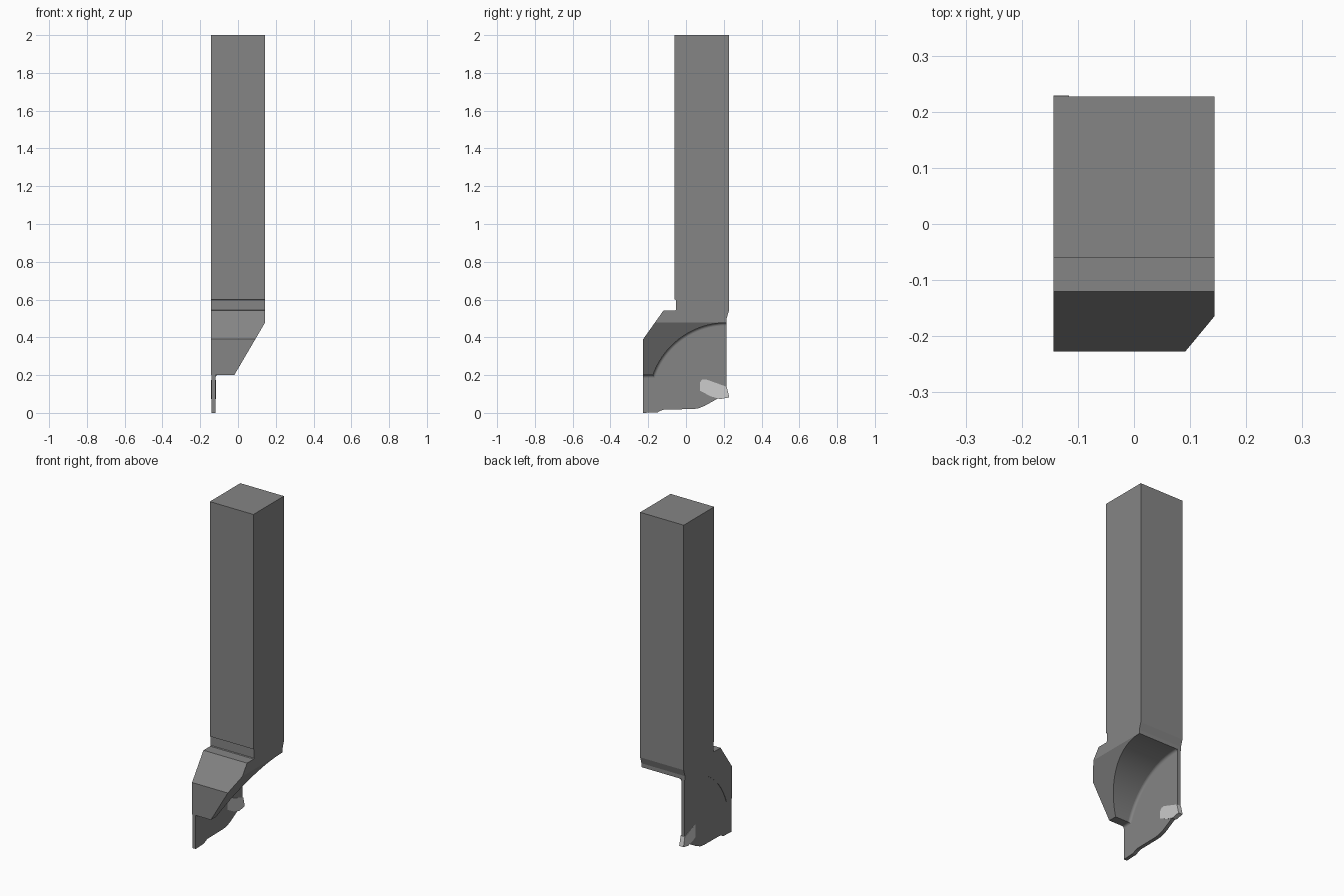
import bpy, bmesh, math
from mathutils import Vector

if "Cube" in bpy.data.objects:
    bpy.data.objects.remove(bpy.data.objects["Cube"])

# shared arc under the head (centre and radius in the y-z plane)
CY, CZ, R, FLOOR = 0.215, 0.064, 0.413, 0.2
X0, X1 = -0.1438, 0.1435
BLADE0, BLADE1 = -0.1415, -0.12


def arc(inset=0.0, steps=24):
    """Arc from the back edge down to the flat floor, then out to the front."""
    r = R - inset
    z = FLOOR - inset
    a0, a1 = math.pi / 2, math.pi - math.asin((z - CZ) / r)
    pts = [(CY + r * math.cos(a0 + (a1 - a0) * i / steps),
            CZ + r * math.sin(a0 + (a1 - a0) * i / steps)) for i in range(steps + 1)]
    return pts + [(-0.227, z)]


def material(name, v):
    m = bpy.data.materials.new(name)
    m.diffuse_color = (v, v, v, 1)
    m.use_nodes = True
    m.node_tree.nodes["Principled BSDF"].inputs["Base Color"].default_value = m.diffuse_color
    return m


def finish(bm, name, mat, angle=12):
    me = bpy.data.meshes.new(name)
    bm.to_mesh(me)
    bm.free()
    ob = bpy.data.objects.new(name, me)
    bpy.context.collection.objects.link(ob)
    me.materials.append(mat)
    if angle:
        bpy.ops.object.select_all(action='DESELECT')
        ob.select_set(True)
        bpy.context.view_layer.objects.active = ob
        bpy.ops.object.shade_smooth_by_angle(angle=math.radians(angle))
    return ob


def extrude_x(profile, xa, xb):
    """Extrude a y-z outline between two x positions."""
    bm = bmesh.new()
    f = bm.faces.new([bm.verts.new((xa, y, z)) for y, z in profile])
    res = bmesh.ops.extrude_face_region(bm, geom=[f])
    for v in res['geom']:
        if isinstance(v, bmesh.types.BMVert):
            v.co.x = xb
    bmesh.ops.recalc_face_normals(bm, faces=bm.faces)
    return bm


steel = material("steel", 0.235)
carbide = material("carbide", 0.75)

# shank and head: one outline, then the slanted side cut
outline = [(0.227, 2.0), (-0.06, 2.0), (-0.06, 0.601), (-0.053, 0.598), (-0.053, 0.545),
           (-0.057, 0.541), (-0.12, 0.541), (-0.227, 0.39)]
outline += list(reversed(arc())) + [(0.215, 0.5), (0.227, 0.54)]
bm = extrude_x(outline, X0, X1)
cut = bmesh.ops.bisect_plane(bm, geom=bm.verts[:] + bm.edges[:] + bm.faces[:],
                             plane_co=Vector((X1, 0, 0.4785)),
                             plane_no=Vector((0.278, 0, -0.163)), clear_outer=True)
rim = [e for e in cut['geom_cut'] if isinstance(e, bmesh.types.BMEdge)]
bmesh.ops.edgenet_fill(bm, edges=rim)
bmesh.ops.recalc_face_normals(bm, faces=bm.faces)
finish(bm, "shank_and_head", steel)

# thin blade filling the space below the arc, notched for the insert
lower = [(-0.227, 0.0), (-0.15, 0.003), (-0.135, 0.011), (-0.115, 0.018), (0.035, 0.02),
         (0.065, 0.024), (0.1, 0.038), (0.17, 0.077), (0.17, 0.1), (0.195, 0.135),
         (0.215, 0.137)]
finish(extrude_x(arc() + lower, BLADE0, BLADE1), "blade", steel, 25)

# rounded fillet where the blade meets the arc
FR, N = 0.014, 5
bm = bmesh.new()
rows = []
for k in range(N + 1):
    a = math.pi / 2 * k / N
    t, x = FR * (1 - math.cos(a)), BLADE1 + FR * (1 - math.sin(a))
    rows.append([bm.verts.new((x, y, z)) for y, z in arc(t)])
for ra, rb in zip(rows, rows[1:]):
    for i in range(len(ra) - 1):
        bm.faces.new((ra[i], ra[i + 1], rb[i + 1], rb[i]))
bm.normal_update()
if sum(f.normal.x for f in bm.faces) < 0:
    bmesh.ops.reverse_faces(bm, faces=bm.faces)
finish(bm, "blade_fillet", steel, 25)

# cutting insert, widening towards its tip
tip = [(0.073, 0.16), (0.085, 0.176), (0.105, 0.178), (0.216, 0.138), (0.229, 0.082),
       (0.18, 0.073), (0.13, 0.088), (0.073, 0.118)]
bm = extrude_x(tip, -1, 1)
for v in bm.verts:
    s = (v.co.y - 0.073) / 0.156
    v.co.x = -0.1297 + (0.0110 + 0.0031 * s) * v.co.x
finish(bm, "cutting_insert", carbide, 0)
